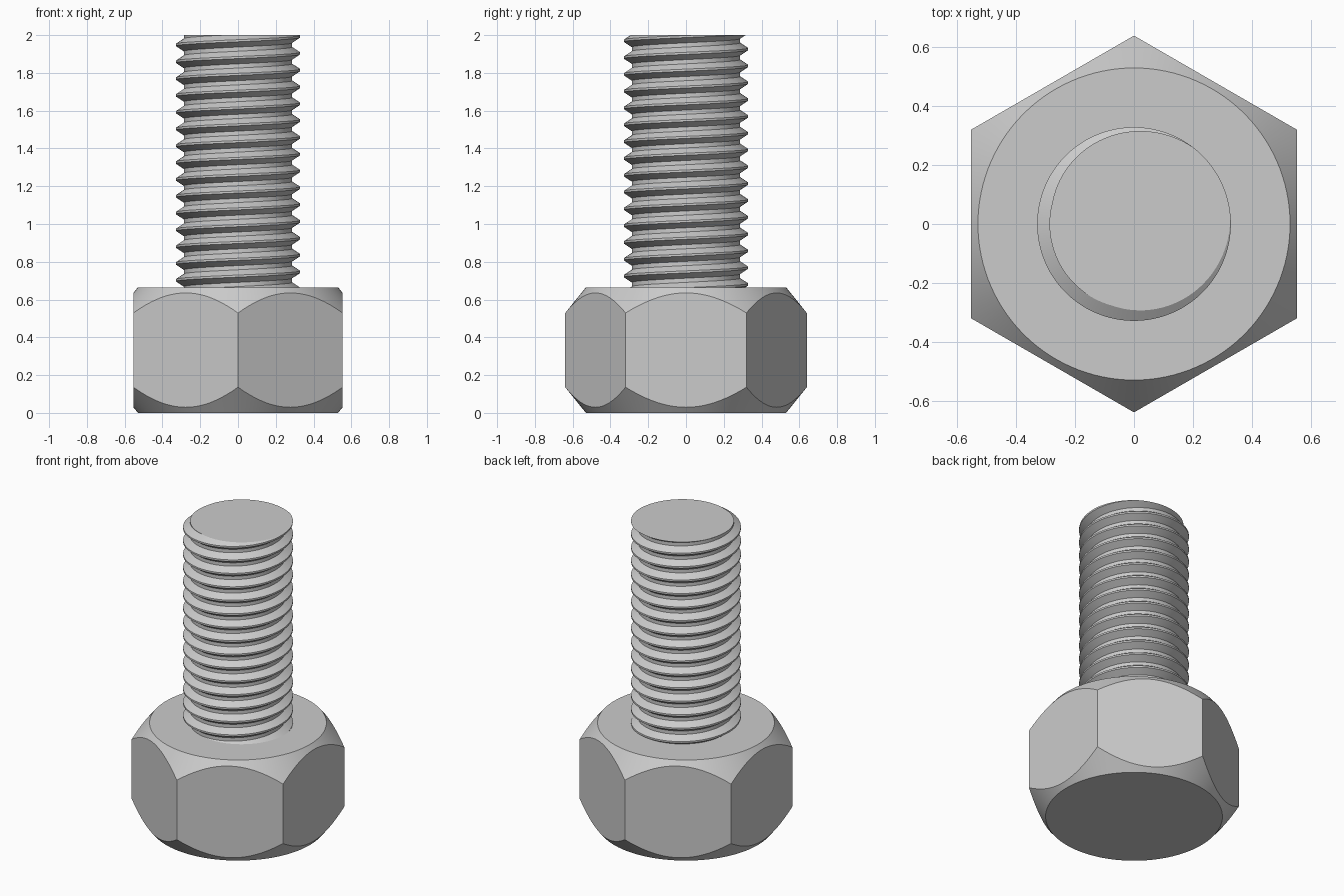
import bpy
import bmesh
from math import sin, cos, pi, radians

if "Cube" in bpy.data.objects:
    bpy.data.objects.remove(bpy.data.objects["Cube"], do_unlink=True)

STEEL = (0.6, 0.6, 0.6, 1.0)
steel = bpy.data.materials.new("steel grey")
steel.use_nodes = True
steel.diffuse_color = STEEL
steel.node_tree.nodes["Principled BSDF"].inputs["Base Color"].default_value = STEEL

HEAD_H, APOTHEM, FACE_R = 0.665, 0.554, 0.53
CHAMFER_SLOPE = 1.24
TOP, PITCH, CREST, ROOT = 2.0, 0.089, 0.329, 0.287


def finish(bm, name):
    bmesh.ops.recalc_face_normals(bm, faces=bm.faces[:])
    mesh = bpy.data.meshes.new(name)
    bm.to_mesh(mesh)
    bm.free()
    mesh.materials.append(steel)
    obj = bpy.data.objects.new(name, mesh)
    bpy.context.collection.objects.link(obj)
    bpy.ops.object.select_all(action="DESELECT")
    obj.select_set(True)
    bpy.context.view_layer.objects.active = obj
    bpy.ops.object.shade_smooth_by_angle(angle=radians(25))
    return obj


def build_head(steps=120):
    """Hexagon with its corners (on the y axis) turned down by a cone at both ends."""
    bm = bmesh.new()
    rings = [[], [], [], []]
    for i in range(steps):
        a = 2 * pi * i / steps
        off = (a + pi / 6) % (pi / 3) - pi / 6
        r = APOTHEM / cos(off)
        drop = (r - FACE_R) * CHAMFER_SLOPE
        column = [(FACE_R, 0), (r, drop), (r, HEAD_H - drop), (FACE_R, HEAD_H)]
        for ring, (rad, z) in zip(rings, column):
            ring.append(bm.verts.new((rad * cos(a), rad * sin(a), z)))
    for low, high in zip(rings, rings[1:]):
        for i in range(steps):
            j = (i + 1) % steps
            bm.faces.new((low[i], low[j], high[j], high[i]))
    bm.faces.new(rings[0])
    bm.faces.new(rings[-1])
    return finish(bm, "hex_head")


def build_shank(steps=96, turns=19):
    """Thread profile swept along a right-hand helix, then trimmed flat."""
    bm = bmesh.new()
    profile = [(-1 / 16, CREST), (1 / 16, CREST), (6 / 16, ROOT), (10 / 16, ROOT)]
    start = TOP - PITCH * (17 + 1 / 12)
    rows = []
    for i in range(steps * turns + 1):
        a = 2 * pi * i / steps
        z = start + PITCH * i / steps
        rows.append([bm.verts.new((r * cos(a), r * sin(a), z + PITCH * t))
                     for t, r in profile])
    # The end of each profile joins the start of the next turn
    for i in range(steps * (turns - 1)):
        p = rows[i] + [rows[i + steps][0]]
        q = rows[i + 1] + [rows[i + 1 + steps][0]]
        for k in range(len(profile)):
            bm.faces.new((p[k], q[k], q[k + 1], p[k + 1]))
    # Trim both ends and close them
    for z, direction in ((TOP, 1), (HEAD_H - 0.01, -1)):
        bmesh.ops.bisect_plane(bm, geom=bm.verts[:] + bm.edges[:] + bm.faces[:],
                               dist=1e-6, plane_co=(0, 0, z),
                               plane_no=(0, 0, direction), clear_outer=True)
        rim = [e for e in bm.edges if e.is_boundary
               and all(abs(v.co.z - z) < 1e-4 for v in e.verts)]
        bmesh.ops.holes_fill(bm, edges=rim, sides=0)
    loose = [v for v in bm.verts if not v.link_faces]
    bmesh.ops.delete(bm, geom=loose, context="VERTS")
    return finish(bm, "threaded_shank")


build_head()
build_shank()
